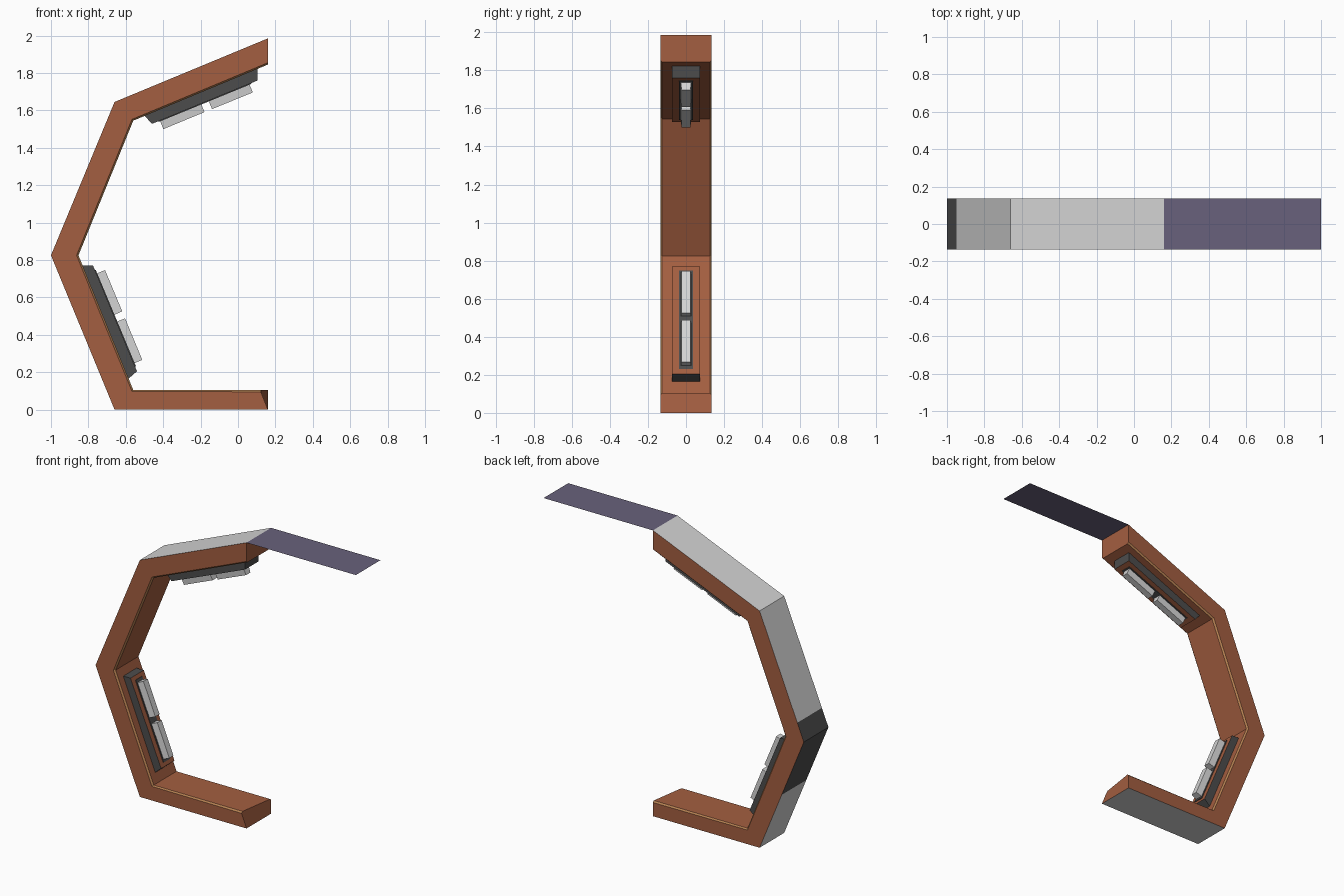
import bpy, bmesh
from mathutils import Vector

if "Cube" in bpy.data.objects:
    bpy.data.objects.remove(bpy.data.objects["Cube"])


def material(name, rgb):
    m = bpy.data.materials.new(name)
    m.diffuse_color = (*rgb, 1)
    m.use_nodes = True
    m.node_tree.nodes["Principled BSDF"].inputs["Base Color"].default_value = m.diffuse_color
    return m


BROWN = material("brown", (0.37, 0.113, 0.052))
TAN = material("tan", (0.47, 0.22, 0.085))
GREY = material("light grey", (0.66, 0.66, 0.66))
DARK = material("dark grey", (0.073, 0.073, 0.073))
PURPLE = material("purple", (0.14, 0.12, 0.20))


def finish(name, bm, mats, recalc=True):
    if recalc:
        bmesh.ops.recalc_face_normals(bm, faces=bm.faces)
    me = bpy.data.meshes.new(name)
    bm.to_mesh(me)
    bm.free()
    for m in mats:
        me.materials.append(m)
    ob = bpy.data.objects.new(name, me)
    bpy.context.collection.objects.link(ob)
    return ob


# C-shaped frame: (outer, inner) points from bottom end to top end
V = Vector
stations = [(V((0.16, 0)), V((0.16, 0.105))),
            (V((-0.66, 0)), V((-0.56, 0.105))),
            (V((-1.0, 0.825)), V((-0.853, 0.825))),
            (V((-0.66, 1.645)), V((-0.56, 1.545))),
            (V((0.16, 1.985)), V((0.16, 1.845)))]


def between(a, b, t):
    return (a[0].lerp(b[0], t), a[1].lerp(b[1], t))


# extra stations bound the dark patch on the outside of the elbow
stations.insert(2, between(stations[1], stations[2], 0.5))
stations.insert(4, between(stations[3], stations[4], 0.147))

W, C = 0.135, 0.01
bm = bmesh.new()
rings = []
for i, (o, inn) in enumerate(stations):
    side = inn + (o - inn).normalized() * C
    pts = [(o, -W), (side, -W), (inn, -W + C), (inn, W - C), (side, W), (o, W)]
    ring = [bm.verts.new((p.x, y, p.y)) for p, y in pts]
    if i == 0:                       # skewed front corner of the lower end
        ring[1].co.x = ring[2].co.x = 0.122
    rings.append(ring)
for i, (a, b) in enumerate(zip(rings, rings[1:])):
    for k in range(6):
        n = (k + 1) % 6
        f = bm.faces.new((a[k], a[n], b[n], b[k]))
        if k in (1, 3):              # chamfered inner trim
            f.material_index = 1
        elif k == 5:                 # outer skin
            f.material_index = 3 if i in (2, 3) else 2
for r in (rings[0], rings[-1]):
    bm.faces.new(r)
finish("frame", bm, [BROWN, TAN, GREY, DARK])

# flat awning sheet
bm = bmesh.new()
bm.faces.new([bm.verts.new(p) for p in
              ((0.16, -W, 1.985), (1, -W, 1.985), (1, W, 1.985), (0.16, W, 1.985))])
finish("awning", bm, [PURPLE], False)


def prism(name, profile, base, tip, side, top):
    """Profile in xz: two base points, then two tip points; half widths in y."""
    bm = bmesh.new()
    half = (base, base, tip, tip)
    a = [bm.verts.new((x, -h, z)) for (x, z), h in zip(profile, half)]
    b = [bm.verts.new((x, h, z)) for (x, z), h in zip(profile, half)]
    bm.faces.new(a)
    bm.faces.new(b)
    for k in range(4):
        n = (k + 1) % 4
        f = bm.faces.new((a[k], a[n], b[n], b[k]))
        f.material_index = 1 if k == 2 else 0
    finish(name, bm, [side, top])


# raised pads with dark sides
prism("upper_pad", [(-0.50, 1.572), (0.105, 1.824), (0.105, 1.76), (-0.46, 1.528)],
      0.073, 0.073, DARK, BROWN)
prism("lower_pad", [(-0.834, 0.77), (-0.586, 0.165), (-0.54, 0.205), (-0.775, 0.77)],
      0.073, 0.073, DARK, BROWN)


def strip(name, start, end, out, lift, drop, base, tip, mat):
    """Bar lying on a pad from start to end, lifted along the out direction."""
    s, e, o = V(start), V(end), V(out).normalized()
    prism(name, [s - o * drop, e - o * drop, e + o * lift, s + o * lift],
          base, tip, mat, mat)


# dark backing plates and pairs of light bars
UP, LOW = (0.383, -0.924), (0.924, 0.383)
strip("upper_plate", (-0.425, 1.543), (0.07, 1.746), UP, 0.005, 0.003, 0.036, 0.036, DARK)
strip("upper_bar_1", (-0.418, 1.546), (-0.198, 1.637), UP, 0.05, 0.005, 0.029, 0.023, GREY)
strip("upper_bar_2", (-0.158, 1.653), (0.06, 1.742), UP, 0.05, 0.005, 0.029, 0.023, GREY)
strip("lower_plate", (-0.765, 0.745), (-0.55, 0.23), LOW, 0.005, 0.003, 0.036, 0.036, DARK)
strip("lower_bar_1", (-0.757, 0.727), (-0.665, 0.506), LOW, 0.05, 0.005, 0.029, 0.023, GREY)
strip("lower_bar_2", (-0.650, 0.469), (-0.558, 0.247), LOW, 0.05, 0.005, 0.029, 0.023, GREY)
